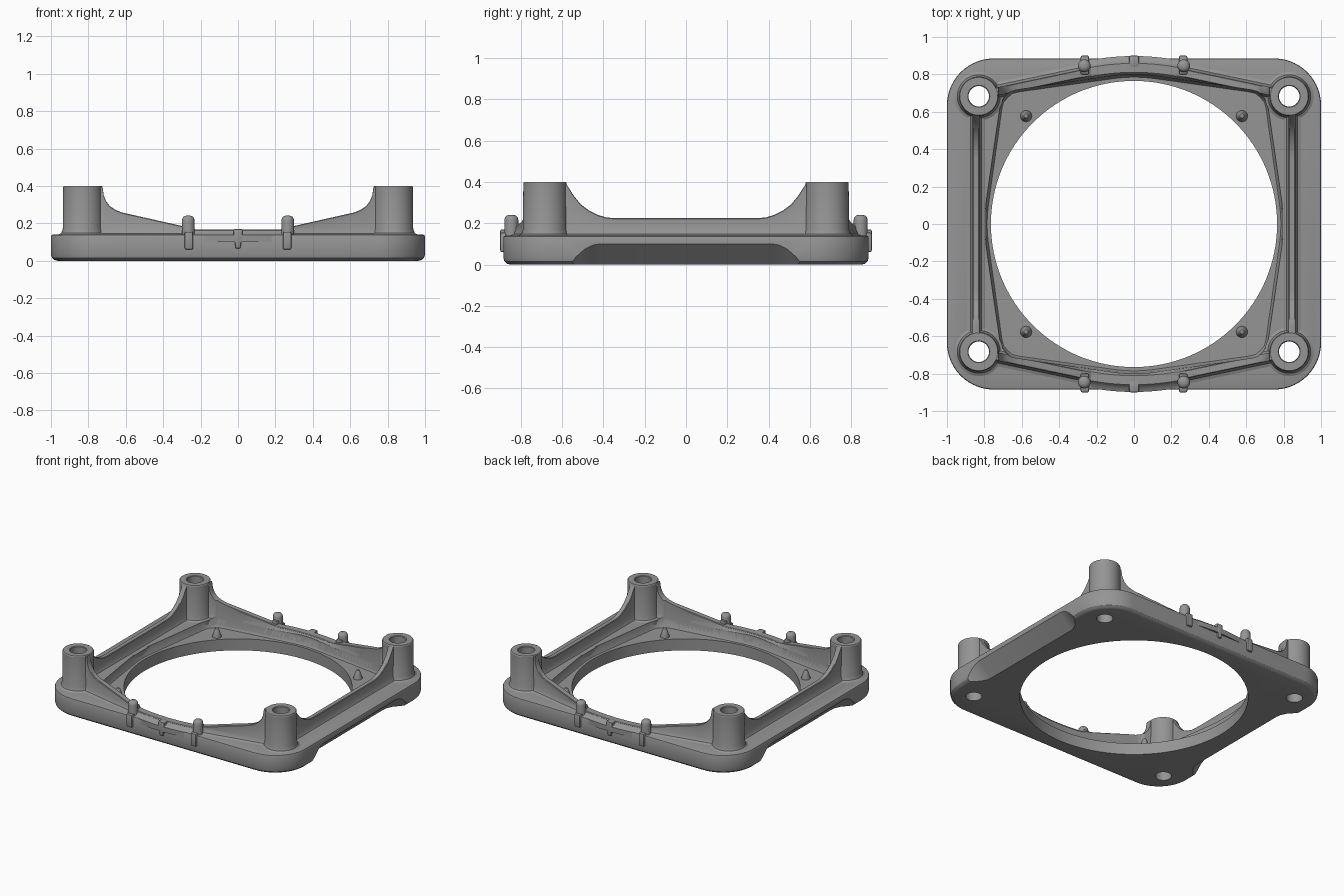
import bpy, bmesh, math

if "Cube" in bpy.data.objects:
    bpy.data.objects.remove(bpy.data.objects["Cube"])

metal = bpy.data.materials.new("grey metal")
metal.diffuse_color = (0.30, 0.30, 0.30, 1)
metal.use_nodes = True
metal.node_tree.nodes["Principled BSDF"].inputs["Base Color"].default_value = metal.diffuse_color


def loft(name, rings, wrap=False):
    """Skin a list of closed rings; cap the ends, or wrap last to first."""
    bm = bmesh.new()
    vs = [[bm.verts.new(p) for p in r] for r in rings]
    n, m = len(vs[0]), len(vs)
    for i in range(m if wrap else m - 1):
        a, b = vs[i], vs[(i + 1) % m]
        for j in range(n):
            k = (j + 1) % n
            bm.faces.new((a[j], a[k], b[k], b[j]))
    if not wrap:
        bm.faces.new(vs[0])
        bm.faces.new(vs[-1])
    bmesh.ops.recalc_face_normals(bm, faces=bm.faces)
    me = bpy.data.meshes.new(name)
    bm.to_mesh(me)
    bm.free()
    me.materials.append(metal)
    ob = bpy.data.objects.new(name, me)
    bpy.context.collection.objects.link(ob)
    return ob


def circle(r, z, n, cx=0, cy=0):
    return [(cx + r * math.cos(2 * math.pi * i / n),
             cy + r * math.sin(2 * math.pi * i / n), z) for i in range(n)]


def lathe(name, profile, cx, cy, n=32, wrap=False):
    return loft(name, [circle(r, z, n, cx, cy) for r, z in profile], wrap)


def round_rect(inset, z, hx=1.0, hy=0.885, r=0.25, n=14):
    hx, hy, r = hx - inset, hy - inset, r - inset
    pts = []
    for q, (sx, sy) in enumerate(((1, 1), (-1, 1), (-1, -1), (1, -1))):
        for i in range(n + 1):
            a = math.pi / 2 * (q + i / n)
            pts.append((sx * (hx - r) + r * math.cos(a),
                        sy * (hy - r) + r * math.sin(a), z))
    return pts


def pocket_ring(grow, z, n=192):
    """Circle of radius 0.785 stretched tangentially to four rounded corners."""
    pts = []
    d = math.hypot(0.70, 0.69)
    for i in range(n):
        a = 2 * math.pi * i / n
        off = abs((a % (math.pi / 2)) - math.pi / 4)
        half = math.acos(0.785 / d)
        r = 0.785
        if off < half:
            r = min(0.785 / math.cos(half - off), 0.955 - 0.35 * off * off)
        r += grow
        pts.append((r * math.cos(a), r * math.sin(a), z))
    return pts


def interp(table, t):
    for (a, u), (b, v) in zip(table, table[1:]):
        if t <= b:
            return u + (v - u) * max(0, t - a) / (b - a)
    return table[-1][1]


def cut(ob, cutter):
    bpy.context.view_layer.objects.active = ob
    mod = ob.modifiers.new("cut", 'BOOLEAN')
    mod.operation, mod.solver, mod.object = 'DIFFERENCE', 'EXACT', cutter
    bpy.ops.object.modifier_apply(modifier=mod.name)


def section(w, h):
    """Rib cross-section (sideways offset, z) with flared foot."""
    s = min(h - 0.005, 0.17)
    return [(-w - .035, .10), (-w - .035, .138), (-w - .012, .147), (-w, s),
            (-w, h - .004), (-w + .004, h), (w - .004, h), (w, h - .004),
            (w, s), (w + .012, .147), (w + .035, .138), (w + .035, .10)]


# Base frame with softened edges
frame = loft("base_frame", [round_rect(i, z) for i, z in (
    (.035, 0), (.018, .004), (.005, .016), (0, .035),
    (0, .13), (.003, .137), (.012, .14))])

# Cutters: main opening, recessed shelf, bolt holes, side scoops
opening = lathe("opening_cutter", [(.765, -.1), (.765, .5)], 0, 0, 160)
pocket = loft("pocket_cutter", [pocket_ring(g, z) for g, z in (
    (0, .085), (.004, .09), (.015, .142), (.015, .6))])
cutters = [opening, pocket]
for sx in (-1, 1):
    for sy in (-1, 1):
        cutters.append(lathe("bolt_cutter", [(.055, -.1), (.055, .6)], sx * .83, sy * .683))
    rise = [(.42, .1), (.45, .095), (.49, .075), (.53, .04), (.57, 0), (.60, -.03)]
    stations = [(-y, h) for y, h in reversed(rise)] + rise
    cutters.append(loft("scoop_cutter", [
        [(sx * 1.05, y, h + .05), (sx * (.95 - h), y, -.05), (sx * 1.05, y, -.05)]
        for y, h in stations]))
for c in cutters:
    cut(frame, c)

# Side ribs sweeping up to the bosses
side_h = [(0, .225), (.35, .225), (.39, .229), (.43, .242), (.47, .262),
          (.51, .292), (.545, .335), (.57, .375), (.585, .398), (.61, .398)]
ys = [y for y, _ in side_h[1:]]
ys = [-y for y in reversed(ys)] + ys
for sx in (-1, 1):
    loft("side_rib", [[(sx * (.845 + o), y, z) for o, z in section(.018, interp(side_h, abs(y)))]
                      for y in ys])

# Front and back ribs, bowed around the opening
end_h = [(0, .168), (.23, .168), (.24, .175), (.30, .186), (.62, .258), (.655, .272),
         (.685, .292), (.705, .318), (.718, .35), (.725, .398), (.76, .398)]
xs = [.04 * i for i in range(6)] + [x for x, _ in end_h[1:]]
xs = [-x for x in reversed(xs[1:])] + xs
for sy in (-1, 1):
    rings = []
    for x in xs:
        a = abs(x)
        y = .835 - .4 * a * a if a < .24 else .812 - .107 * (a - .24) / .51
        w = interp([(0, .028), (.23, .028), (.25, .022), (.8, .022)], a)
        rings.append([(x, sy * (y + o), z) for o, z in section(w, interp(end_h, a))])
    rib = loft("end_rib", rings)
    cut(rib, pocket)

for c in cutters:
    bpy.data.objects.remove(c, do_unlink=True)


def box(name, x0, x1, y0, y1, z0, z1, taper=0.0):
    """Small block, optionally narrower at its foot."""
    cx = (x0 + x1) / 2
    lo, hi = (x1 - x0) / 2 - taper, (x1 - x0) / 2
    rings = [[(cx - w, y0, z), (cx + w, y0, z), (cx + w, y1, z), (cx - w, y1, z)]
             for w, z in ((lo, z0), (hi, z1))]
    ob = loft(name, rings)
    bpy.context.view_layer.objects.active = ob
    mod = ob.modifiers.new("soft", 'BEVEL')
    mod.width, mod.segments = .008, 2
    bpy.ops.object.modifier_apply(modifier=mod.name)
    return ob


for sy in (-1, 1):
    # Centre key on the outer edge
    y0, y1 = sorted((sy * .84, sy * .90))
    box("centre_key", -.027, .027, y0, y1, .065, .17, .014)
    for sx in (-1, 1):
        # Hollow bosses with flared foot
        lathe("corner_boss", [(.055, .08), (.13, .08), (.13, .14), (.115, .148), (.107, .17),
                              (.105, .394), (.101, .4), (.059, .4), (.055, .396)],
              sx * .83, sy * .683, 48, True)
        # Locating pegs with round tops
        lathe("locating_peg", [(.034, .10), (.034, .215), (.031, .228), (.023, .237), (.01, .241)],
              sx * .266, sy * .846, 24)
        x0, x1 = sorted((sx * .24, sx * .285))
        box("peg_tab", x0, x1, y0, y1, .06, .155)
        y2, y3 = sorted((sy * .80, sy * .85))
        box("peg_web", x0, x1, y2, y3, .10, .20)
        # Small pips on the recessed shelf
        lathe("shelf_pip", [(.031, .08), (.031, .09), (.016, .135), (.011, .145), (.004, .148)],
              sx * .577, sy * .577, 20)

for ob in bpy.data.objects:
    ob.select_set(True)
bpy.context.view_layer.objects.active = frame
bpy.ops.object.shade_smooth_by_angle(angle=math.radians(32))
